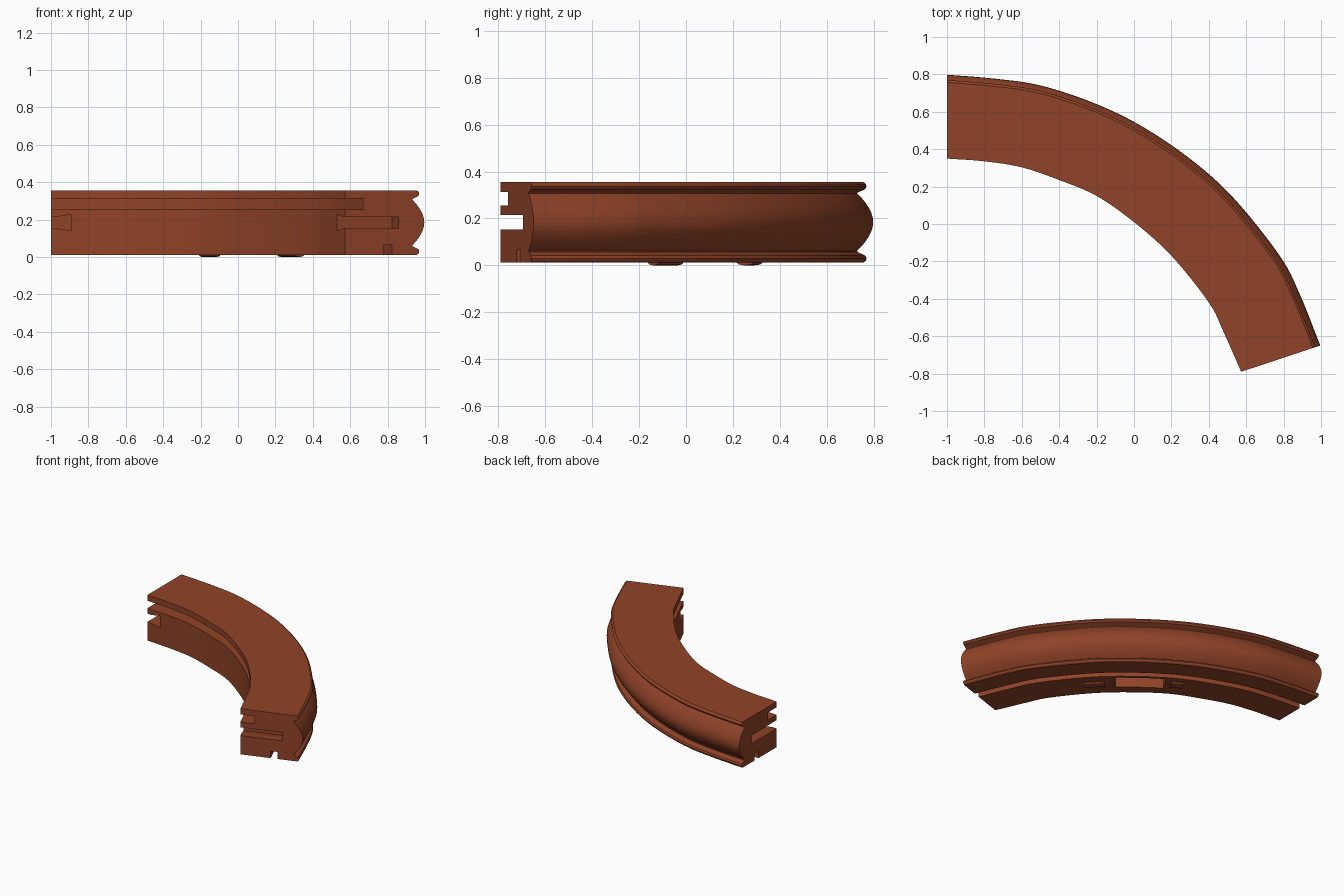
import bpy, bmesh, math
from mathutils import Vector

if "Cube" in bpy.data.objects:
    bpy.data.objects.remove(bpy.data.objects["Cube"])

wood = bpy.data.materials.new("reddish brown wood")
wood.diffuse_color = (0.28, 0.056, 0.021, 1)
wood.use_nodes = True
wood.node_tree.nodes["Principled BSDF"].inputs["Base Color"].default_value = wood.diffuse_color

# stations of the curved path: inner edge and outer edge
INNER = [(-1, .35), (-.8, .335), (-.6, .303), (-.4, .235), (-.2, .15), (0, .01),
         (.2, -.17), (.4, -.42), (.48, -.58), (.573, -.79)]
OUTER = [(-1, .797), (-.755, .777), (-.51, .742), (-.238, .655), (.018, .535), (.29, .355),
         (.53, .14), (.778, -.17), (.885, -.375), (.995, -.65)]
Z0, TOP, W = .012, .355, .445


def spline(pts, t):
    """Catmull-Rom point at station t."""
    p = [Vector(q) for q in pts]
    p = [2 * p[0] - p[1]] + p + [2 * p[-1] - p[-2]]
    i = min(int(t), len(pts) - 2)
    u = t - i
    a, b, c, d = p[i:i + 4]
    return .5 * (2 * b + (c - a) * u + (2 * a - 5 * b + 4 * c - d) * u * u
                 + (3 * b - a - 3 * c + d) * u ** 3)


def place(t, s, z):
    a, b = spline(INNER, t), spline(OUTER, t)
    p = a + (b - a) * (s / W)
    return (p.x, p.y, z)


def make(name, bm):
    bmesh.ops.recalc_face_normals(bm, faces=bm.faces)
    me = bpy.data.meshes.new(name)
    bm.to_mesh(me)
    bm.free()
    me.materials.append(wood)
    ob = bpy.data.objects.new(name, me)
    bpy.context.collection.objects.link(ob)
    return ob


def sweep(name, profile, t0, t1, n):
    """Sweep a closed (across, height) profile along the path."""
    bm = bmesh.new()
    rings = [[bm.verts.new(place(t0 + (t1 - t0) * k / n, s, z)) for s, z in profile]
             for k in range(n + 1)]
    m = len(profile)
    for r, q in zip(rings, rings[1:]):
        for j in range(m):
            bm.faces.new((r[j], r[(j + 1) % m], q[(j + 1) % m], q[j]))
    bm.faces.new(rings[0])
    bm.faces.new(rings[-1])
    return make(name, bm)


def end_slot_cutter(origin, across, along):
    """Dovetail slot: plan runs along the end face, wider at its deep side."""
    o, a, d = Vector(origin), Vector(across).normalized(), Vector(along).normalized()
    bm = bmesh.new()
    ends = []
    for s in (-.12, .3):
        ends.append([bm.verts.new((*(o + a * s + d * l), .184 + h)) for l, h in
                     ((-.05, -.031), (.03, -.031), (.11, -.044), (.11, .044), (.03, .031), (-.05, .031))])
    for j in range(6):
        k = (j + 1) % 6
        bm.faces.new((ends[0][j], ends[0][k], ends[1][k], ends[1][j]))
    bm.faces.new(ends[0])
    bm.faces.new(ends[1])
    return make("slot_cutter", bm)


# moulding cross-section: bead, cove, big round nose, cove, bead
half = [(.405, 0), (.415, .008), (.418, .018), (.412, .03), (.395, .038), (.38, .045)]
nose = [(.378 + .068 * math.sin(math.pi * k / 12) ** .9, .062 + .245 * k / 12) for k in range(13)]
profile = ([(0, Z0), (.215, Z0), (.215, .065), (.265, .065), (.265, Z0)]
           + [(s, Z0 + h) for s, h in half] + nose
           + [(s, TOP - h) for s, h in reversed(half)]
           + [(0, TOP), (0, .312), (.1, .312), (.1, .255), (0, .255)])
body = sweep("curved_moulding", profile, 0, 9, 54)

# cutters: dovetail slots at both ends, shallow pocket underneath
cutters = [end_slot_cutter(INNER[0], (0, 1), (1, -.05)),
           end_slot_cutter(INNER[-1], (.42, .14), (-.14, .42)),
           sweep("pocket_cutter", [(.07, -.05), (.195, -.05), (.195, .1), (.07, .1)], 4.25, 5.5, 10)]
for c in cutters:
    c.hide_render = True
    mod = body.modifiers.new("cut", 'BOOLEAN')
    mod.object, mod.operation, mod.solver = c, 'DIFFERENCE', 'EXACT'
dg = bpy.context.evaluated_depsgraph_get()
cut = bpy.data.meshes.new_from_object(body.evaluated_get(dg))
body.modifiers.clear()
body.data = cut
for c in cutters:
    bpy.data.objects.remove(c)

# low pads on the underside, either side of the pocket
for i, (t0, t1, s0, s1) in enumerate([(3.75, 4.1, .08, .18), (5.75, 6.2, .07, .16)]):
    sweep(f"underside_pad_{i + 1}", [(s0, .02), (s1, .02), (s1 - .02, .004), ((s0 + s1) / 2, 0),
                                     (s0 + .02, .004)], t0, t1, 6)

bpy.ops.object.select_all(action='DESELECT')
body.select_set(True)
bpy.context.view_layer.objects.active = body
bpy.ops.object.shade_smooth_by_angle(angle=math.radians(30))
